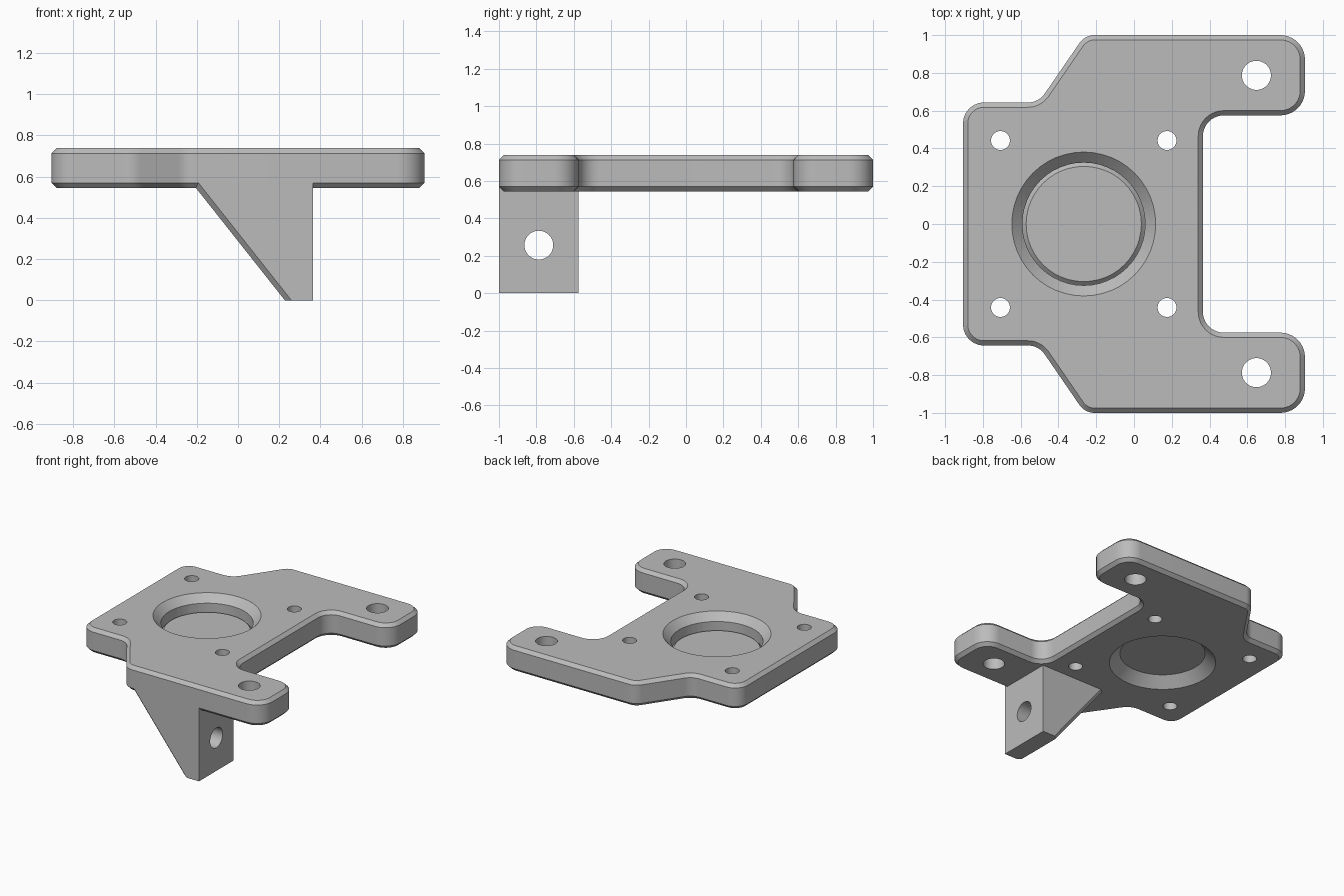
import bpy, bmesh, math
from mathutils import Vector, Matrix

cube = bpy.data.objects.get("Cube")
if cube:
    bpy.data.objects.remove(cube, do_unlink=True)

grey = bpy.data.materials.new("plain grey")
grey.use_nodes = True
colour = (0.5, 0.5, 0.5, 1)
grey.diffuse_color = colour
grey.node_tree.nodes["Principled BSDF"].inputs["Base Color"].default_value = colour

BOTTOM, TOP, CHAMFER = 0.545, 0.738, 0.025
HALF = 1.0


def rounded(corners, steps=10):
    """Closed outline with every (x, y, radius) corner turned into an arc."""
    points = []
    for i, (x, y, r) in enumerate(corners):
        p = Vector((x, y))
        a = (Vector(corners[i - 1][:2]) - p).normalized()
        b = (Vector(corners[(i + 1) % len(corners)][:2]) - p).normalized()
        half = a.angle(b) / 2
        centre = p + (a + b).normalized() * (r / math.sin(half))
        start = p + a * (r / math.tan(half)) - centre
        end = p + b * (r / math.tan(half)) - centre
        sweep = start.angle_signed(end)
        for k in range(steps + 1):
            t = -sweep * k / steps
            c, s = math.cos(t), math.sin(t)
            points.append(centre + Vector((c * start.x - s * start.y,
                                           s * start.x + c * start.y)))
    return points


def prism(name, points, depth, pick):
    """Extrude a flat polygon and chamfer the edges that pick() accepts."""
    bm = bmesh.new()
    face = bm.faces.new([bm.verts.new(p) for p in points])
    ext = bmesh.ops.extrude_face_region(bm, geom=[face], use_keep_orig=True)
    moved = [g for g in ext["geom"] if isinstance(g, bmesh.types.BMVert)]
    bmesh.ops.translate(bm, verts=moved, vec=depth)
    bmesh.ops.recalc_face_normals(bm, faces=bm.faces[:])
    bmesh.ops.bevel(bm, geom=[e for e in bm.edges if pick(e)], offset=CHAMFER,
                    offset_type='OFFSET', segments=1, affect='EDGES')
    bmesh.ops.recalc_face_normals(bm, faces=bm.faces[:])
    return add(name, bm)


def add(name, bm):
    mesh = bpy.data.meshes.new(name)
    bm.to_mesh(mesh)
    bm.free()
    mesh.materials.append(grey)
    ob = bpy.data.objects.new(name, mesh)
    bpy.context.collection.objects.link(ob)
    return ob


def cone(bm, r1, r2, z1, z2, matrix, segments=48):
    shift = Matrix.Translation((0, 0, (z1 + z2) / 2))
    bmesh.ops.create_cone(bm, cap_ends=True, segments=segments, radius1=r1,
                          radius2=r2, depth=z2 - z1, matrix=matrix @ shift)


def cut(ob, r1, r2, z1, z2, matrix):
    """Drill one straight or conical hole and keep the finished mesh."""
    bm = bmesh.new()
    cone(bm, r1, r2, z1, z2, matrix)
    cutter = add("hole_cutter", bm)
    cutter.hide_render = True
    mod = ob.modifiers.new("hole", 'BOOLEAN')
    mod.operation, mod.solver, mod.object = 'DIFFERENCE', 'EXACT', cutter
    graph = bpy.context.evaluated_depsgraph_get()
    mesh = bpy.data.meshes.new_from_object(ob.evaluated_get(graph))
    ob.modifiers.clear()
    ob.data = mesh
    bpy.data.objects.remove(cutter, do_unlink=True)


# Mounting plate: mirrored outline with two arms, chamfered on both rims
upper = [(-0.905, 0.643, 0.11), (-0.505, 0.643, 0.11), (-0.26, HALF, 0.1),
         (0.905, HALF, 0.13), (0.905, 0.575, 0.13), (0.365, 0.575, 0.11)]
lower = [(x, -y, r) for x, y, r in reversed(upper)]
outline = [(p.x, p.y, BOTTOM) for p in rounded(upper + lower)]
plate = prism("mounting_plate", outline, (0, 0, TOP - BOTTOM),
              lambda e: abs(e.verts[0].co.z - e.verts[1].co.z) < 1e-4)

# Central bore with a countersink on each side
bore, wide, over = 0.325, 0.381, 0.02
sink = wide - bore
at = Matrix.Translation((-0.266, 0, 0))
cut(plate, bore, bore, BOTTOM - 0.1, TOP + 0.1, at)
cut(plate, bore - over, wide + over, TOP - sink - over, TOP + over, at)
cut(plate, wide + over, bore - over, BOTTOM - over, BOTTOM + sink + over, at)

# Four screw holes around the bore and one hole in each arm
for side in (-1, 1):
    for x, y, r in ((-0.707, 0.442, 0.05), (0.175, 0.442, 0.05), (0.648, 0.787, 0.077)):
        cut(plate, r, r, BOTTOM - 0.1, TOP + 0.1, Matrix.Translation((x, side * y, 0)))

# Triangular bracket below the front edge, chamfered along its slope
seat = BOTTOM + CHAMFER
section = [(0.227, 0), (0.365, 0), (0.365, seat), (-0.224, seat)]


def on_slope(edge):
    d = edge.verts[1].co - edge.verts[0].co
    return abs(d.x) > 0.1 and abs(d.z) > 0.1


bracket = prism("support_bracket", [(x, -HALF, z) for x, z in section],
                (0, HALF - 0.575, 0), on_slope)
sideways = Matrix.Translation((0, -0.787, 0.257)) @ Matrix.Rotation(math.pi / 2, 4, 'Y')
cut(bracket, 0.077, 0.077, -0.6, 0.6, sideways)

# Smooth rounded walls, sharp chamfers
bpy.ops.object.select_all(action='DESELECT')
for ob in (plate, bracket):
    ob.select_set(True)
    bpy.context.view_layer.objects.active = ob
bpy.ops.object.shade_smooth_by_angle(angle=math.radians(30))
